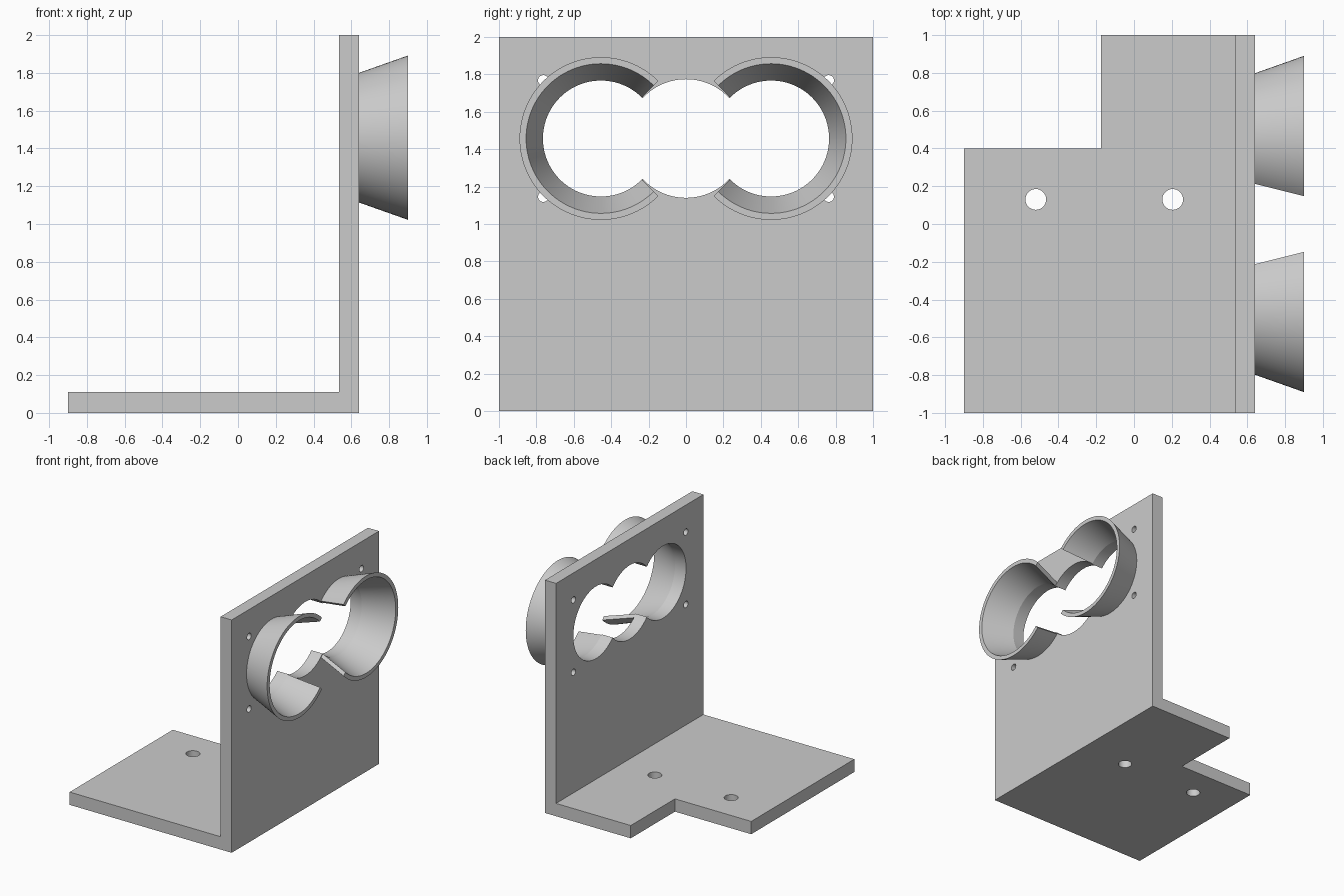
import bpy, bmesh, math
from mathutils import Matrix, Vector

old = bpy.data.objects.get("Cube")
if old:
    bpy.data.objects.remove(old, do_unlink=True)

grey = bpy.data.materials.new("plain grey")
grey.use_nodes = True
COLOR = (0.6, 0.6, 0.6, 1)
grey.diffuse_color = COLOR
grey.node_tree.nodes["Principled BSDF"].inputs["Base Color"].default_value = COLOR

PLATE_BACK, PLATE_FRONT, TIP = 0.535, 0.64, 0.9
THICK = 0.11
EYE_Y, EYE_Z, EYE_R = 0.455, 1.457, 0.31


def make_object(name, bm):
    bmesh.ops.recalc_face_normals(bm, faces=bm.faces)
    mesh = bpy.data.meshes.new(name)
    bm.to_mesh(mesh)
    bm.free()
    mesh.materials.append(grey)
    obj = bpy.data.objects.new(name, mesh)
    bpy.context.collection.objects.link(obj)
    return obj


def activate(obj):
    bpy.ops.object.select_all(action='DESELECT')
    obj.select_set(True)
    bpy.context.view_layer.objects.active = obj


def cut(target, cutter):
    cutter.hide_render = True
    mod = target.modifiers.new("cut", 'BOOLEAN')
    mod.operation, mod.solver, mod.object = 'DIFFERENCE', 'EXACT', cutter
    activate(target)
    bpy.ops.object.modifier_apply(modifier=mod.name)
    bpy.data.objects.remove(cutter, do_unlink=True)


def drill(target, centre, radius, axis, sides):
    bm = bmesh.new()
    bmesh.ops.create_cone(bm, cap_ends=True, segments=sides,
                          radius1=radius, radius2=radius, depth=0.3)
    turn = Matrix.Rotation(math.pi / 2, 4, 'Y') if axis == 'X' else Matrix()
    bm.transform(Matrix.Translation(centre) @ turn)
    cut(target, make_object("drill_cutter", bm))


def smooth(obj):
    activate(obj)
    bpy.ops.object.shade_smooth_by_angle(angle=math.radians(30))


# L-shaped bracket: side profile extruded across the width
bm = bmesh.new()
profile = [(-TIP, 0), (PLATE_FRONT, 0), (PLATE_FRONT, 2),
           (PLATE_BACK, 2), (PLATE_BACK, THICK), (-TIP, THICK)]
face = bm.faces.new([bm.verts.new((x, -1, z)) for x, z in profile])
grown = bmesh.ops.extrude_face_region(bm, geom=[face])["geom"]
bmesh.ops.translate(bm, vec=(0, 2, 0),
                    verts=[v for v in grown if isinstance(v, bmesh.types.BMVert)])
bracket = make_object("bracket", bm)

# Notch in the rear corner of the foot
bm = bmesh.new()
bmesh.ops.create_cube(bm, size=2)
bm.transform(Matrix.Translation((-1.175, 1.4, 0)))
cut(bracket, make_object("notch_cutter", bm))

# Triple sensor opening, screw holes in the plate and in the foot
middle_x = (PLATE_BACK + PLATE_FRONT) / 2
for side in (-1, 1):
    drill(bracket, (middle_x, side * EYE_Y, EYE_Z), EYE_R, 'X', 96)
    for up in (-1, 1):
        drill(bracket, (middle_x, side * 0.763, EYE_Z + up * 0.311), 0.028, 'X', 24)
drill(bracket, (middle_x, 0, EYE_Z), 0.317, 'X', 96)
for x in (-0.52, 0.205):
    drill(bracket, (x, 0.13, THICK / 2), 0.055, 'Z', 32)
smooth(bracket)

# Flared collars, open for a quarter turn towards the middle
SECTION = [(PLATE_FRONT, EYE_R), (PLATE_FRONT, 0.343), (TIP, 0.435), (TIP, 0.4)]
STEPS = 72
for side, name in ((-1, "front_collar"), (1, "back_collar")):
    bm = bmesh.new()
    rings = []
    for i in range(STEPS + 1):
        a = math.pi / 4 + 1.5 * math.pi * i / STEPS
        rings.append([bm.verts.new((x, side * (EYE_Y - r * math.cos(a)),
                                    EYE_Z + r * math.sin(a))) for x, r in SECTION])
    for a, b in zip(rings, rings[1:]):
        for k in range(4):
            n = (k + 1) % 4
            bm.faces.new((a[k], a[n], b[n], b[k]))
    bm.faces.new(rings[0])
    bm.faces.new(rings[-1])
    smooth(make_object(name, bm))
